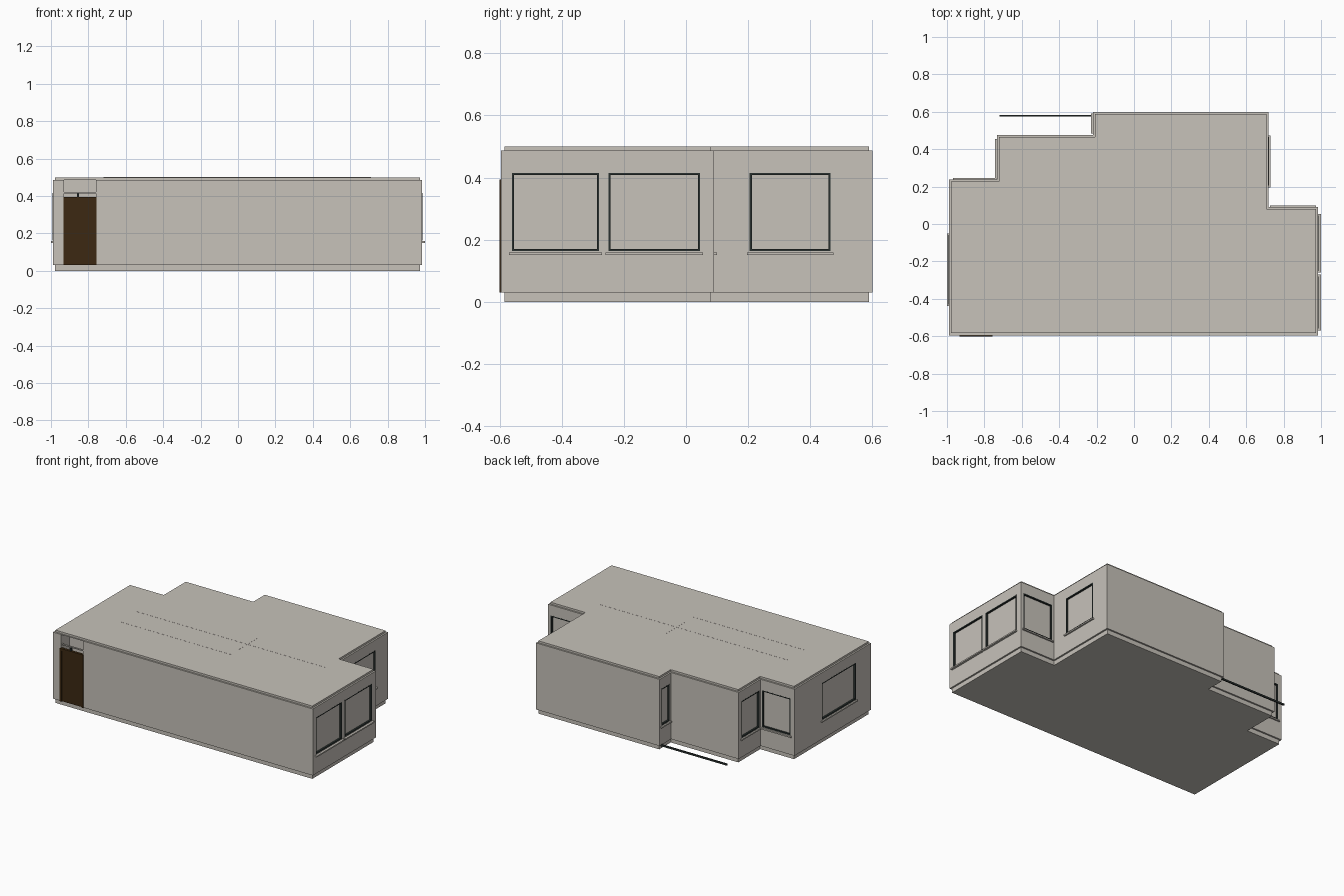
import bpy, bmesh
from mathutils import Vector

if "Cube" in bpy.data.objects:
    bpy.data.objects.remove(bpy.data.objects["Cube"])


def material(name, rgb):
    m = bpy.data.materials.new(name)
    m.diffuse_color = (*rgb, 1)
    m.use_nodes = True
    m.node_tree.nodes["Principled BSDF"].inputs["Base Color"].default_value = m.diffuse_color
    return m


PLASTER = material("warm grey plaster", (0.57, 0.54, 0.49))
FRAME = material("dark frame", (0.022, 0.03, 0.028))
WOOD = material("dark brown wood", (0.045, 0.022, 0.006))


def finish(bm, name, mat):
    bmesh.ops.recalc_face_normals(bm, faces=bm.faces)
    me = bpy.data.meshes.new(name)
    bm.to_mesh(me)
    bm.free()
    me.materials.append(mat)
    ob = bpy.data.objects.new(name, me)
    bpy.context.collection.objects.link(ob)
    return ob


def add_box(bm, lo, hi):
    vs = bmesh.ops.create_cube(bm, size=1)["verts"]
    for v in vs:
        v.co = Vector([(l + h) / 2 + c * (h - l) for l, h, c in zip(lo, hi, v.co)])


def boxes(name, mat, items):
    bm = bmesh.new()
    for lo, hi in items:
        add_box(bm, lo, hi)
    return finish(bm, name, mat)


def inset(pts, d):
    """Move every edge of a right-angled counter-clockwise outline inward."""
    out, n = [], len(pts)
    for i in range(n):
        p, a, b = Vector(pts[i]), Vector(pts[i - 1]), Vector(pts[(i + 1) % n])
        e1, e2 = (p - a).normalized(), (b - p).normalized()
        out.append(p + d * (Vector((-e1.y, e1.x)) + Vector((-e2.y, e2.x))))
    return out


def prism(name, pts, z0, z1):
    bm = bmesh.new()
    f = bm.faces.new([bm.verts.new((p[0], p[1], z0)) for p in pts])
    r = bmesh.ops.extrude_face_region(bm, geom=[f])
    for v in r["geom"]:
        if isinstance(v, bmesh.types.BMVert):
            v.co.z = z1
    return finish(bm, name, PLASTER)


# Stepped floor plan, outer wall faces
PLAN = [(-0.99, -0.595), (0.985, -0.595), (0.985, 0.09), (0.72, 0.09),
        (0.72, 0.6), (-0.22, 0.6), (-0.22, 0.475), (-0.733, 0.475),
        (-0.733, 0.237), (-0.99, 0.237)]
prism("floor_slab", inset(PLAN, 0.011), 0, 0.03)
prism("roof_slab", inset(PLAN, 0.011), 0.487, 0.5)
walls = prism("walls", PLAN, 0.03, 0.487)

# Windows: wall axis, wall face position, outward sign, start, end
WINDOWS = [("x", 0.985, 1, -0.56, -0.28), ("x", 0.985, 1, -0.25, 0.045),
           ("y", 0.09, 1, 0.735, 0.965), ("x", 0.72, 1, 0.205, 0.465),
           ("x", -0.99, -1, -0.43, -0.06), ("y", 0.237, 1, -0.96, -0.745),
           ("x", -0.733, -1, 0.25, 0.445), ("x", -0.22, -1, 0.492, 0.582)]
ZB, ZT, W, DEPTH = 0.163, 0.415, 0.007, 0.012


def on_wall(win, a, b, z0, z1, d0, d1):
    """Box on a wall; d0, d1 are distances outward from the wall face."""
    axis, pos, s = win[:3]
    p0, p1 = sorted((pos + s * d0, pos + s * d1))
    if axis == "x":
        return (p0, a, z0), (p1, b, z1)
    return (a, p0, z0), (b, p1, z1)


cuts, frames, sills = [], [], []
for w in WINDOWS:
    a, b = w[3:]
    cuts.append(on_wall(w, a, b, ZB, ZT, -DEPTH, 0.02))
    for r in ((a, a + W, ZB, ZT), (b - W, b, ZB, ZT),
              (a + W, b - W, ZB, ZB + W), (a + W, b - W, ZT - W, ZT)):
        frames.append(on_wall(w, *r, -DEPTH, 0.0005))
    sills.append(on_wall(w, a - 0.009, b + 0.009, 0.15, 0.159, -0.005,
                         0.015 if w[1] > 0.98 else 0.01))

# Door opening, open above the leaf up to the roof
cuts.append(((-0.93, -0.7, 0.02), (-0.76, -0.5, 0.486)))
cutter = boxes("opening_cutter", PLASTER, cuts)
cutter.hide_render = True
cutter.hide_viewport = True
mod = walls.modifiers.new("openings", "BOOLEAN")
mod.object = cutter
mod.solver = "EXACT"

boxes("window_frames", FRAME, frames)
boxes("window_sills", PLASTER, sills)

# Front door: leaf and raised surround
boxes("door_leaf", WOOD, [((-0.922, -0.597, 0.032), (-0.768, -0.585, 0.385))])
boxes("door_surround", WOOD, [
    ((-0.934, -0.601, 0.03), (-0.92, -0.583, 0.394)),
    ((-0.77, -0.601, 0.03), (-0.756, -0.583, 0.394)),
    ((-0.934, -0.601, 0.38), (-0.756, -0.583, 0.394))])
boxes("door_post", FRAME, [((-0.86, -0.595, 0.394), (-0.849, -0.585, 0.415))])
boxes("transom_rail", PLASTER, [((-0.93, -0.59, 0.414), (-0.76, -0.58, 0.421))])

# Balcony rail behind the stepped back wall
boxes("balcony_rail", FRAME, [((-0.72, 0.576, 0.022), (-0.215, 0.584, 0.034))])

# Tops of the inner partitions showing on the roof
boxes("partition_tops", PLASTER, [
    ((-0.72, -0.072, 0.4), (0.71, -0.068, 0.5006)),
    ((-0.72, -0.254, 0.4), (0.12, -0.25, 0.5006)),
    ((0.118, -0.16, 0.4), (0.122, 0.045, 0.5006))])
